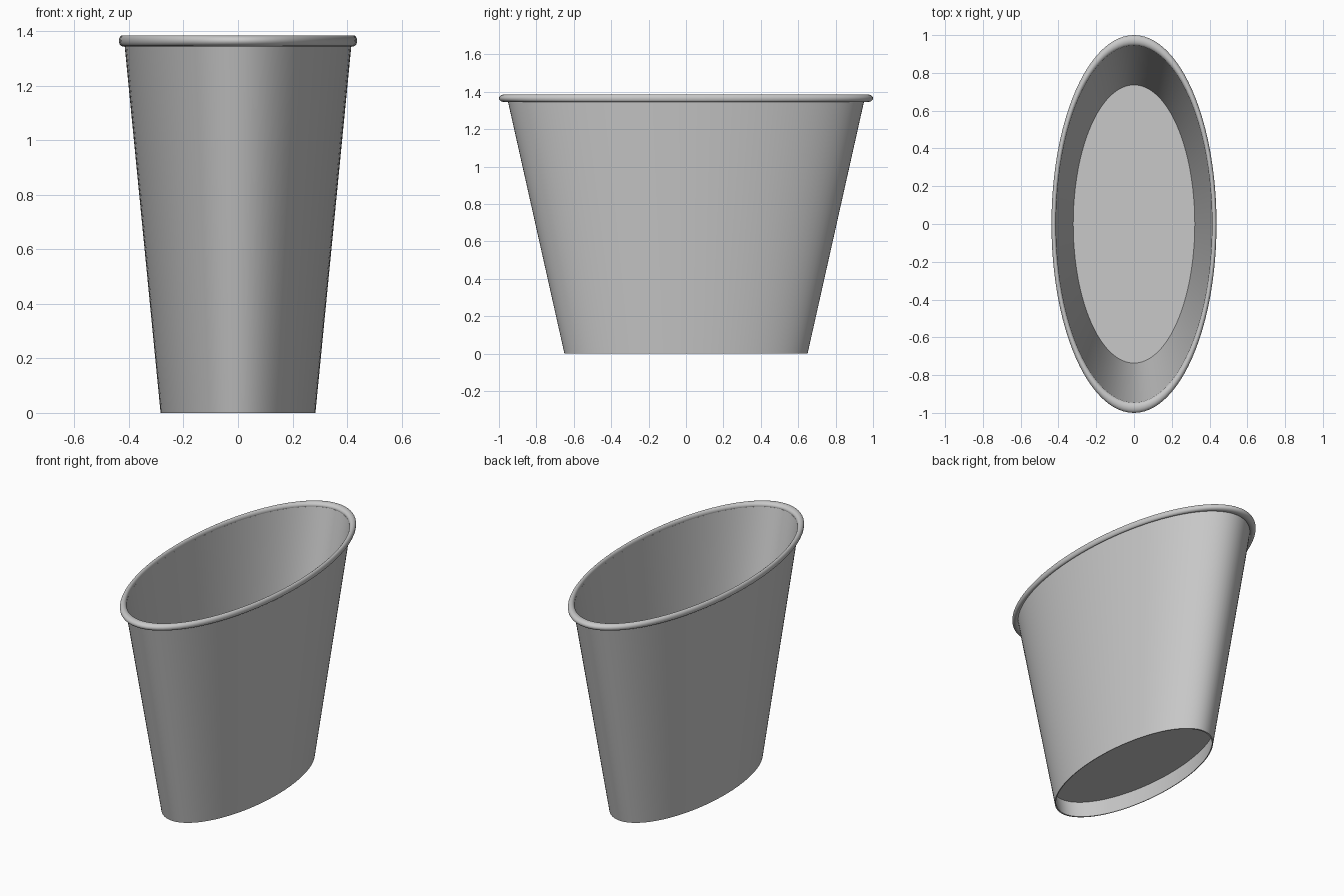
import bpy, bmesh, math

old = bpy.data.objects.get("Cube")
if old:
    bpy.data.objects.remove(old, do_unlink=True)

SEGMENTS = 96
NARROW = 0.437          # width of the oval relative to its length
HEIGHT = 1.36
WALL = 0.01

grey = bpy.data.materials.new("plain grey")
grey.use_nodes = True
colour = (0.58, 0.58, 0.58, 1)
grey.diffuse_color = colour
grey.node_tree.nodes["Principled BSDF"].inputs["Base Color"].default_value = colour


def outer(z):
    """Outer half-length of the tapered wall at a height."""
    return 0.65 + 0.224 * z


def oval_lathe(name, profile, closed=False):
    """Sweep a (radius, height) profile around an oval."""
    bm = bmesh.new()
    rings = []
    for i in range(SEGMENTS):
        a = 2 * math.pi * i / SEGMENTS
        rings.append([bm.verts.new((r * NARROW * math.cos(a), r * math.sin(a), z))
                      for r, z in profile])
    count = len(profile)
    for i in range(SEGMENTS):
        here, after = rings[i], rings[(i + 1) % SEGMENTS]
        for j in range(count if closed else count - 1):
            k = (j + 1) % count
            bm.faces.new((here[j], after[j], after[k], here[k]))
    bmesh.ops.remove_doubles(bm, verts=bm.verts, dist=1e-5)
    bmesh.ops.recalc_face_normals(bm, faces=bm.faces)
    mesh = bpy.data.meshes.new(name)
    bm.to_mesh(mesh)
    bm.free()
    mesh.materials.append(grey)
    obj = bpy.data.objects.new(name, mesh)
    bpy.context.collection.objects.link(obj)
    bpy.ops.object.select_all(action="DESELECT")
    obj.select_set(True)
    bpy.context.view_layer.objects.active = obj
    bpy.ops.object.shade_smooth_by_angle(angle=math.radians(40))
    return obj


# Tapered body with a raised floor and a recessed underside
under, floor = 0.11, 0.43
oval_lathe("cup_body", [
    (0, under), (outer(under) - WALL, under),
    (outer(0) - WALL, 0), (outer(0), 0),
    (outer(HEIGHT), HEIGHT), (outer(HEIGHT) - WALL, HEIGHT),
    (outer(floor) - WALL, floor), (0, floor)])

# Rolled lip around the opening
steps = 20
oval_lathe("rolled_rim", [
    (0.972 + 0.028 * math.cos(2 * math.pi * i / steps),
     1.365 + 0.02 * math.sin(2 * math.pi * i / steps))
    for i in range(steps)], closed=True)
